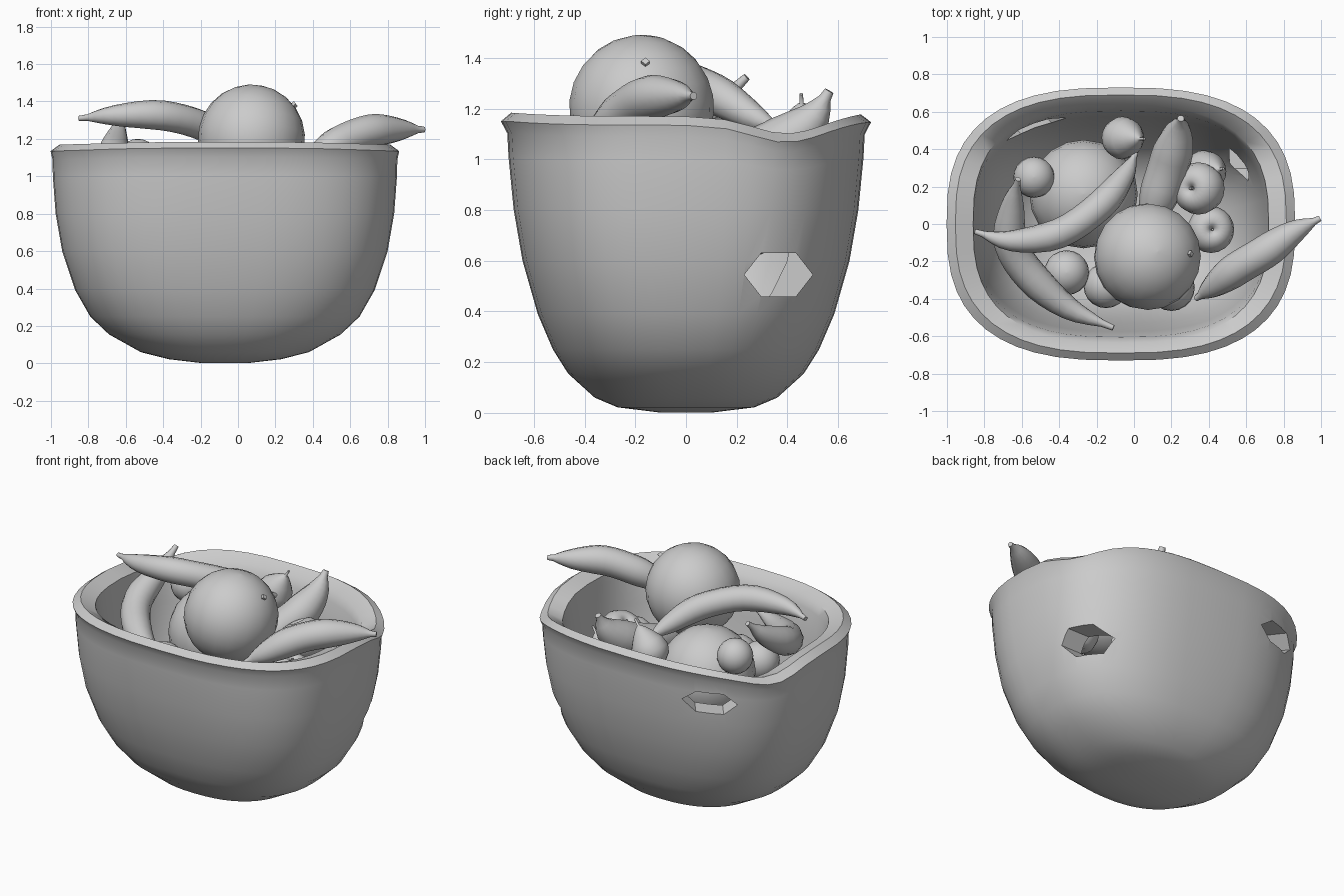
import bpy, bmesh, math
from mathutils import Vector

if "Cube" in bpy.data.objects:
    bpy.data.objects.remove(bpy.data.objects["Cube"])


def loft(name, rings, angle=40):
    """Skin closed rings of points into a capped, smooth-shaded solid."""
    bm = bmesh.new()
    vs = [[bm.verts.new(p) for p in r] for r in rings]
    n = len(vs[0])
    for a, b in zip(vs, vs[1:]):
        for i in range(n):
            bm.faces.new((a[i], a[(i + 1) % n], b[(i + 1) % n], b[i]))
    bm.faces.new(vs[0])
    bm.faces.new(vs[-1])
    bmesh.ops.recalc_face_normals(bm, faces=bm.faces)
    me = bpy.data.meshes.new(name)
    bm.to_mesh(me)
    bm.free()
    ob = bpy.data.objects.new(name, me)
    bpy.context.collection.objects.link(ob)
    smooth(ob, angle)
    return ob


def smooth(ob, angle):
    bpy.ops.object.select_all(action='DESELECT')
    ob.select_set(True)
    bpy.context.view_layer.objects.active = ob
    bpy.ops.object.shade_smooth_by_angle(angle=math.radians(angle))


def lathe(name, profile, loc, axis=(0, 0, 1), size=1.0, n=20):
    """Revolve (radius, height) pairs about a tilted axis."""
    q = Vector((0, 0, 1)).rotation_difference(Vector(axis).normalized())
    rings = []
    for r, h in profile:
        rings.append([Vector(loc) + q @ (Vector((
            r * math.cos(t * math.tau / n), r * math.sin(t * math.tau / n), h)) * size)
            for t in range(n)])
    return loft(name, rings, 60)


def banana(name, pts, r):
    """Tapered smooth tube; the first point is the stem tip."""
    P = [Vector(p) for p in pts]
    P = [2 * P[0] - P[1]] + P + [2 * P[-1] - P[-2]]
    path = []
    for i in range(1, len(P) - 2):
        for k in range(4):
            t = k / 4
            a, b, c, d = P[i - 1:i + 3]
            path.append(0.5 * (2 * b + (c - a) * t + (2 * a - 5 * b + 4 * c - d) * t * t
                               + (3 * b - a - 3 * c + d) * t ** 3))
    path.append(P[-2])
    rings, n, m = [], 12, len(path) - 1
    for i, p in enumerate(path):
        tan = (path[min(i + 1, m)] - path[max(i - 1, 0)]).normalized()
        u = tan.cross(Vector((0.1, 0.05, 1))).normalized()
        v = tan.cross(u)
        s = i / m
        w = r * max(0.17, min(1, math.sin(math.pi * min(s, 0.985)) ** 0.85 * 1.08))
        rings.append([p + (u * math.cos(k * math.tau / n) + v * math.sin(k * math.tau / n)) * w
                      for k in range(n)])
    return loft(name, rings, 60)


# basket: rounded-rectangle shell, outside, rim, then inside
section = [(.12, .10, .001), (.30, .27, .022), (.45, .36, .06), (.62, .465, .155),
           (.72, .525, .25), (.80, .585, .39), (.87, .645, .60), (.905, .68, .80),
           (.92, .70, 1.0), (.922, .705, 1.09), (.932, .73, 1.135), (.885, .69, 1.17),
           (.79, .635, 1.135), (.785, .605, 1.08), (.77, .575, .90), (.73, .53, .60),
           (.65, .46, .36), (.50, .35, .18), (.30, .20, .11), (.10, .07, .10)]
rings = []
for a, b, z in section:
    e = 2 / (2.3 + 0.4 * min(1, z / 0.5))
    ring = []
    for k in range(48):
        t = k * math.tau / 48
        c, s = math.cos(t), math.sin(t)
        x = a * math.copysign(abs(c) ** e, c) - 0.07
        y = b * math.copysign(abs(s) ** e, s)
        # rim sinks over the handles, lifts at front and back
        wave = 0.07 * math.exp(-((y - 0.40) / 0.19) ** 2) - 0.015 * min(1, (y / 0.7) ** 4)
        ring.append((x, y, z - wave * min(1, z / 1.13) ** 4))
    rings.append(ring)
basket = loft("basket", rings, 40)

# handle holes through the wall
for loc, yaw, w, h in [((.72, .365, .545), 0, .27, .20),
                       ((-.57, .57, .94), math.radians(128), .33, .16)]:
    bpy.ops.mesh.primitive_cylinder_add(vertices=6, radius=0.5, depth=0.42, location=loc,
                                        rotation=(0, math.pi / 2, yaw))
    cut = bpy.context.object
    cut.name = "hole_cutter"
    cut.hide_render = True
    cut.scale = (h, w, 1)
    mod = basket.modifiers.new("hole", 'BOOLEAN')
    mod.object = cut
    mod.operation = 'DIFFERENCE'
    mod.solver = 'EXACT'
    bpy.context.view_layer.objects.active = basket
    bpy.ops.object.modifier_apply(modifier=mod.name)
    bpy.data.objects.remove(cut)
smooth(basket, 40)

# fruit profiles of unit radius
ball = [(max(.01, math.sin(math.pi * i / 12)), -math.cos(math.pi * i / 12)) for i in range(13)]
apple = [(.02, -.72), (.3, -.84), (.65, -.7), (.92, -.3), (1, .1), (.9, .5), (.65, .78),
         (.35, .85), (.14, .74), (.05, .58), (.05, .8), (.01, .81)]
pear = [(.02, -.9), (.5, -.82), (.85, -.5), (1, -.05), (.88, .45), (.58, .9), (.35, 1.2),
        (.15, 1.4), (.07, 1.45), (.06, 1.85), (.01, 1.86)]

# large round fruit, with a stem nub on the upper one
lathe("large_fruit_top", ball, (.072, -.175, 1.205), (.2, .1, 1), .286)
lathe("fruit_nub", [(.017, 0), (.017, .03)], (.285, -.16, 1.37), (.8, 0, .6), 1, 4)
lathe("large_fruit_lower", ball, (-.27, .16, .88), (0, 0, 1), .29)

# apples and other round fruit
for i, (shape, loc, axis, r) in enumerate([
        (ball, (-.535, .25, 1.09), (0, 0, 1), .11),
        (apple, (.35, .19, .98), (-.5, 0, 1), .14),
        (apple, (.41, -.03, .86), (.1, 0, 1), .125),
        (ball, (-.36, -.26, .82), (0, 0, 1), .12),
        (ball, (-.15, -.33, .78), (0, 0, 1), .12),
        (ball, (.20, -.34, .82), (0, 0, 1), .125)]):
    lathe("round_fruit_%d" % (i + 1), shape, loc, axis, r)

# pears
for i, (loc, axis, r) in enumerate([
        ((-.06, .46, 1.08), (.65, -.03, 1), .115),
        ((.38, .28, .85), (.5, .08, .95), .115)]):
    lathe("pear_%d" % (i + 1), pear, loc, axis, r)

# bananas
banana("banana_top", [(-.85, -.04, 1.31), (-.66, -.09, 1.325), (-.4, -.05, 1.325),
                      (-.18, .1, 1.265), (-.05, .26, 1.17), (.01, .38, 1.11)], .08)
banana("banana_left", [(-.62, .24, 1.325), (-.65, .1, 1.2), (-.66, -.1, 1.09),
                       (-.55, -.28, 1.02), (-.35, -.45, .98), (-.11, -.555, 1.0)], .09)
banana("banana_right", [(.995, .03, 1.25), (.86, -.04, 1.25), (.7, -.15, 1.24),
                        (.55, -.24, 1.185), (.42, -.335, 1.105), (.33, -.40, 1.05)], .09)
banana("banana_back", [(.25, .565, 1.27), (.235, .49, 1.15), (.2, .36, 1.05),
                       (.15, .2, .99), (.1, .05, .96), (.07, -.08, .97)], .11)
